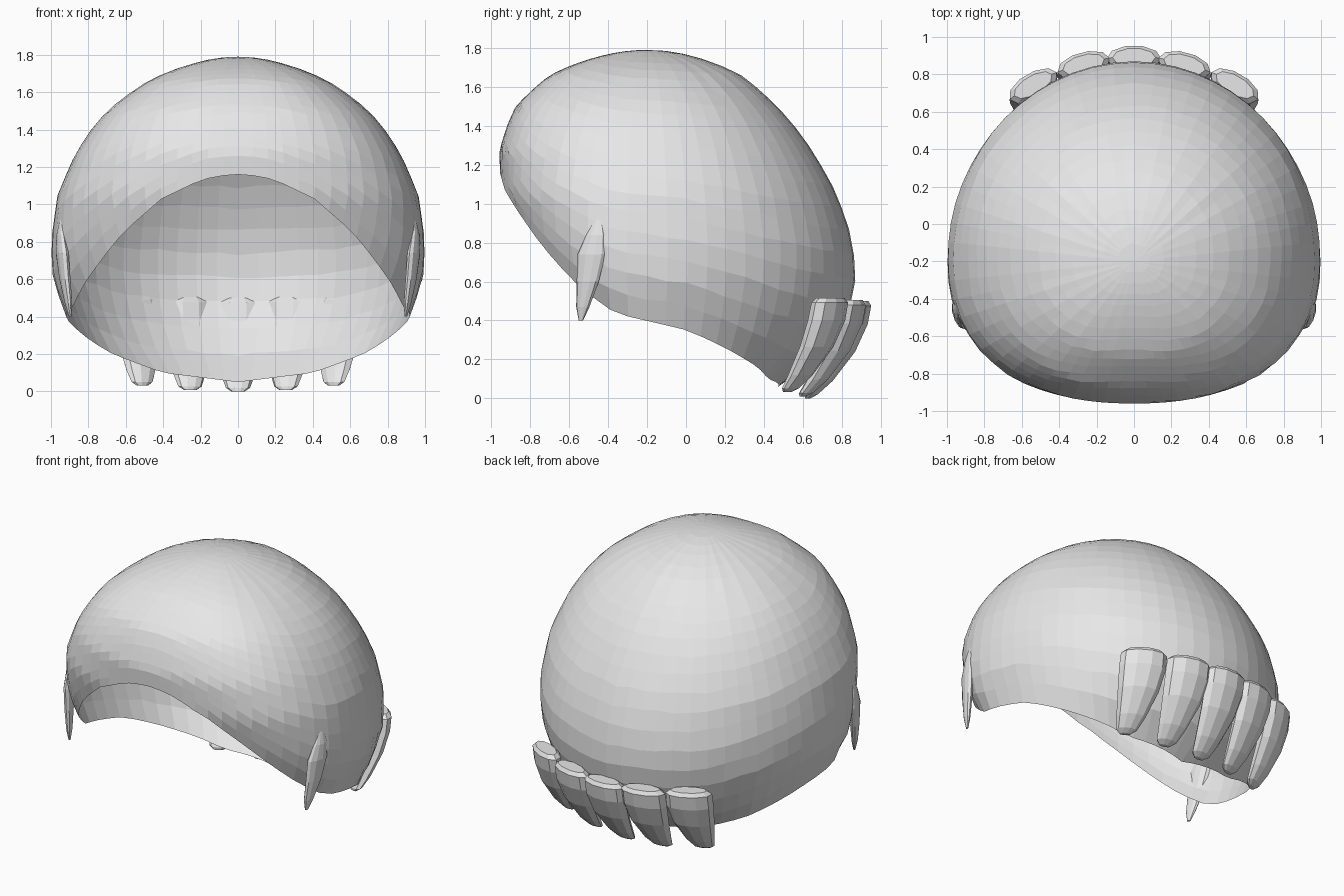
import bpy, bmesh, math, random
from mathutils import Vector, Matrix

random.seed(4)
if "Cube" in bpy.data.objects:
    bpy.data.objects.remove(bpy.data.objects["Cube"], do_unlink=True)

grey = bpy.data.materials.new("light grey")
grey.use_nodes = True
grey.diffuse_color = (0.8, 0.8, 0.8, 1)
grey.node_tree.nodes["Principled BSDF"].inputs["Base Color"].default_value = grey.diffuse_color


def lerp_table(table, key):
    """Interpolate rows sorted by their first column."""
    for a, b in zip(table, table[1:]):
        if key <= b[0]:
            t = max(0, (key - a[0]) / (b[0] - a[0]))
            return [p + (q - p) * t for p, q in zip(a[1:], b[1:])]
    return list(table[-1][1:])


def finish(bm, name):
    bmesh.ops.recalc_face_normals(bm, faces=bm.faces)
    mesh = bpy.data.meshes.new(name)
    bm.to_mesh(mesh)
    bm.free()
    mesh.materials.append(grey)
    obj = bpy.data.objects.new(name, mesh)
    bpy.context.collection.objects.link(obj)
    return obj


def bridge(bm, upper, lower):
    n = len(upper)
    for i in range(n):
        j = (i + 1) % n
        bm.faces.new((upper[i], lower[i], lower[j], upper[j]))


def loft(name, rings, yaw, sides=10):
    """Closed solid through flattened rings: centre, half width, half depth."""
    bm = bmesh.new()
    turn = Matrix.Rotation(yaw, 3, 'Z')
    loops = []
    for centre, wide, deep in rings:
        loop = []
        for i in range(sides):
            a = math.tau * i / sides
            p = Vector((wide * math.cos(a), deep * math.sin(a), 0))
            loop.append(bm.verts.new(Vector(centre) + turn @ p))
        loops.append(loop)
    for upper, lower in zip(loops, loops[1:]):
        bridge(bm, upper, lower)
    bm.faces.new(loops[0])
    bm.faces.new(loops[-1])
    return finish(bm, name)


# Cap: height, half width, reach to the front, reach to the back
CROWN_Y, TOP = -0.2, 1.79
SECTIONS = [
    (0.05, 0.60, 0.30, 0.66), (0.10, 0.71, 0.30, 0.75), (0.20, 0.82, 0.32, 0.87),
    (0.35, 0.90, 0.35, 0.99), (0.46, 0.94, 0.42, 1.04), (0.60, 0.99, 0.54, 1.07),
    (0.80, 1.00, 0.655, 1.06), (1.05, 0.965, 0.75, 0.975), (1.27, 0.87, 0.76, 0.85),
    (1.40, 0.785, 0.72, 0.755), (1.50, 0.70, 0.675, 0.665), (1.66, 0.48, 0.50, 0.48),
    (1.75, 0.25, 0.27, 0.26), (TOP, 0, 0, 0)]
SQUARED = [(z, w * w, f * f, b * b) for z, w, f, b in SECTIONS]
# Rim height by direction, from front (-90) round the side to back (90)
RIM = [(-90, 1.16), (-82, 1.152), (-75, 1.13), (-60, 1.03), (-45, 0.865), (-25, 0.60),
       (-13, 0.46), (-6, 0.42), (13, 0.35), (37, 0.20), (57, 0.10), (90, 0.05)]


def cap_point(angle, z, ripple):
    c, s = math.cos(angle), math.sin(angle)
    w, f, b = [math.sqrt(v) for v in lerp_table(SQUARED, z)]
    reach, power = (f, 2.5) if s < 0 else (b, 2.0)
    r = (abs(c / w) ** power + abs(s / reach) ** power) ** (-1 / power)
    r *= 1 + ripple
    return Vector((r * c, CROWN_Y + r * s, z))


bm = bmesh.new()
COLUMNS, ROWS = 60, 20
strands = [(1 if i % 2 else -1) * random.uniform(0.2, 1) for i in range(COLUMNS)]
pole = bm.verts.new((0, CROWN_Y, TOP))
previous = None
for row in range(1, ROWS + 1):
    u = row / ROWS
    loop = []
    for i in range(COLUMNS):
        angle = math.tau * i / COLUMNS
        rim = lerp_table(RIM, math.degrees(math.asin(math.sin(angle))))[0]
        drop = (1 - math.cos(u * math.pi / 2)) * 0.8 + u * u * 0.2
        if row < ROWS:
            drop += random.uniform(-0.006, 0.006) * u
        # strand folds fade out away from the crown
        fold = strands[i] * 0.06 * max(0, 0.6 - u) ** 2
        loop.append(bm.verts.new(cap_point(angle, TOP - (TOP - rim) * drop, fold)))
    if previous:
        bridge(bm, previous, loop)
    else:
        for i in range(COLUMNS):
            bm.faces.new((pole, loop[i], loop[(i + 1) % COLUMNS]))
    previous = loop
finish(bm, "hair_cap")

# Row of rounded tabs along the back: slide forward, height, half width, half depth
TAB = [(0.005, 0.50, 0.115, 0.05), (0.01, 0.475, 0.145, 0.07), (0.03, 0.38, 0.147, 0.072),
       (0.09, 0.24, 0.128, 0.068), (0.19, 0.09, 0.09, 0.052),
       (0.25, 0.02, 0.065, 0.034), (0.27, 0, 0.035, 0.015)]
for k in range(-2, 3):
    x, y = 0.27 * k, 0.895 - 0.037 * k * k
    rings = [((x * (1 - 0.2 * d), y - d * (1 - 0.04 * k * k), z + 0.008 * k * k * (1 - z)), w, t)
             for d, z, w, t in TAB]
    loft("back_tab_%d" % (k + 3), rings, math.radians(-15 * k))

# Pointed side locks: x, y, z, half width, half depth
LOCK = [(0.945, -0.45, 0.92, 0.02, 0.006), (0.948, -0.465, 0.84, 0.05, 0.018),
        (0.94, -0.485, 0.74, 0.075, 0.028), (0.925, -0.505, 0.60, 0.06, 0.026),
        (0.906, -0.53, 0.47, 0.036, 0.018), (0.897, -0.54, 0.40, 0.012, 0.006)]
for side, label in ((1, "left"), (-1, "right")):
    rings = [((side * x, y, z), w, t) for x, y, z, w, t in LOCK]
    loft(label + "_side_lock", rings, side * math.radians(72))
